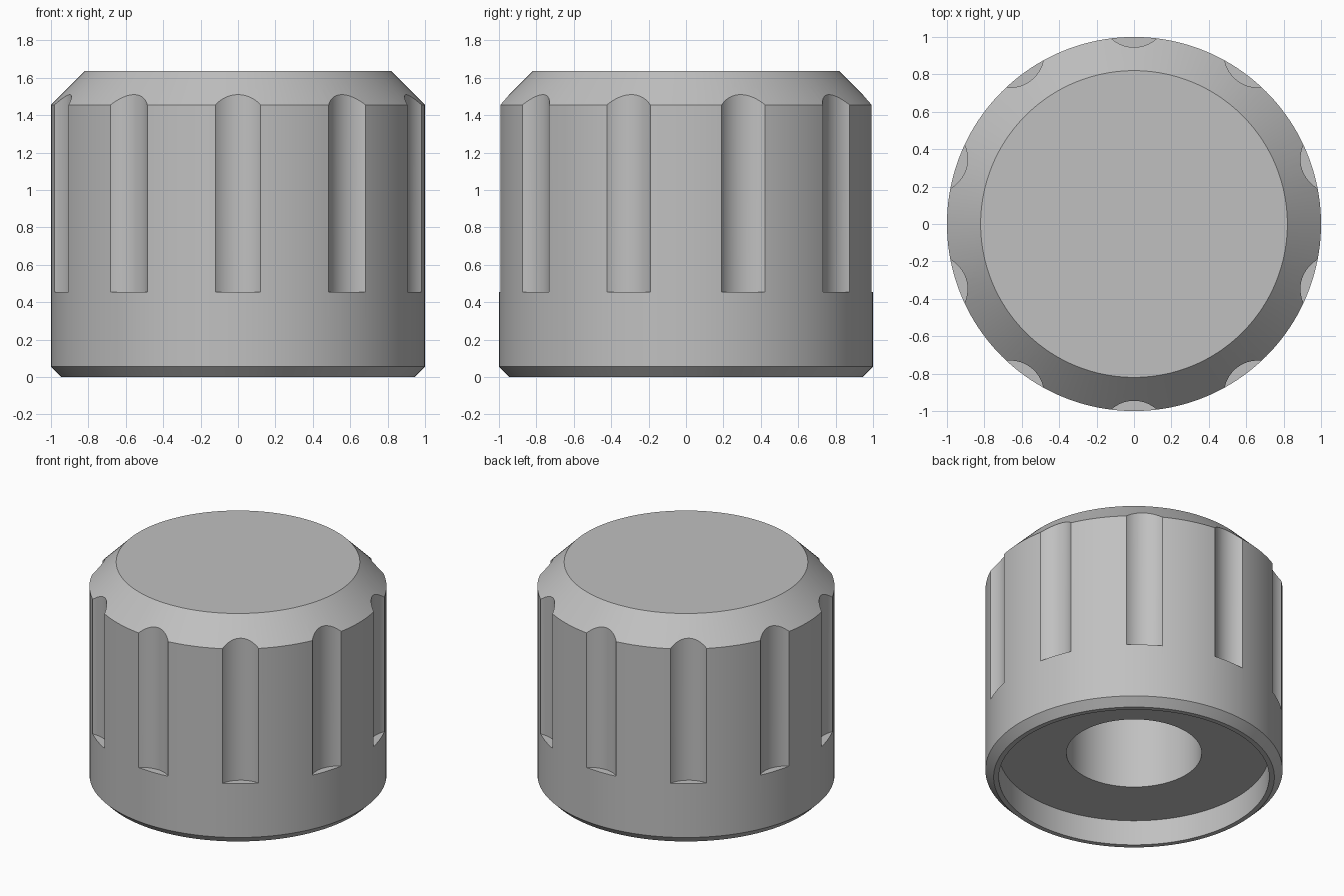
import bpy, bmesh, math
from mathutils import Matrix, Vector

cube = bpy.data.objects.get("Cube")
if cube:
    bpy.data.objects.remove(cube, do_unlink=True)

FLUTES = 10
SEGMENTS = 160

grey = bpy.data.materials.new("light_grey")
grey.use_nodes = True
colour = (0.53, 0.53, 0.53, 1)
grey.diffuse_color = colour
grey.node_tree.nodes["Principled BSDF"].inputs["Base Color"].default_value = colour


def make_object(name, bm):
    bmesh.ops.recalc_face_normals(bm, faces=bm.faces)
    mesh = bpy.data.meshes.new(name)
    bm.to_mesh(mesh)
    bm.free()
    mesh.materials.append(grey)
    obj = bpy.data.objects.new(name, mesh)
    bpy.context.collection.objects.link(obj)
    return obj


def lathe(name, profile):
    """Revolve (radius, z) rings about z and cap both ends."""
    bm = bmesh.new()
    rings = []
    for r, z in profile:
        rings.append([bm.verts.new(Matrix.Rotation(math.tau * i / SEGMENTS, 3, "Z") @ Vector((r, 0, z)))
                      for i in range(SEGMENTS)])
    for a, b in zip(rings, rings[1:]):
        for i in range(SEGMENTS):
            j = (i + 1) % SEGMENTS
            bm.faces.new((a[i], a[j], b[j], b[i]))
    bm.faces.new(rings[0])
    bm.faces.new(rings[-1])
    return make_object(name, bm)


# Knob body: top, chamfers, thin bottom rim, recess and shaft bore
knob = lathe("knob_body", [
    (0.82, 1.635), (1.0, 1.455), (1.0, 0.055), (0.945, 0.0),
    (0.91, 0.0), (0.91, 0.187), (0.455, 0.187), (0.455, 1.27)])

# Ring of round cutters for the grip flutes
bm = bmesh.new()
for k in range(FLUTES):
    place = (Matrix.Rotation(math.tau * k / FLUTES, 4, "Z")
             @ Matrix.Translation((0, -1.125, 0.455 + 0.75)))
    bmesh.ops.create_cone(bm, cap_ends=True, segments=64, radius1=0.18,
                          radius2=0.18, depth=1.5, matrix=place)
cutter = make_object("flute_cutter", bm)
cutter.hide_render = True

# Cut the flutes and remove the helper
cut = knob.modifiers.new("flutes", "BOOLEAN")
cut.operation = "DIFFERENCE"
cut.solver = "EXACT"
cut.object = cutter
bpy.ops.object.select_all(action="DESELECT")
knob.select_set(True)
bpy.context.view_layer.objects.active = knob
bpy.ops.object.modifier_apply(modifier=cut.name)
bpy.data.objects.remove(cutter, do_unlink=True)

bpy.ops.object.shade_smooth_by_angle(angle=math.radians(25))
